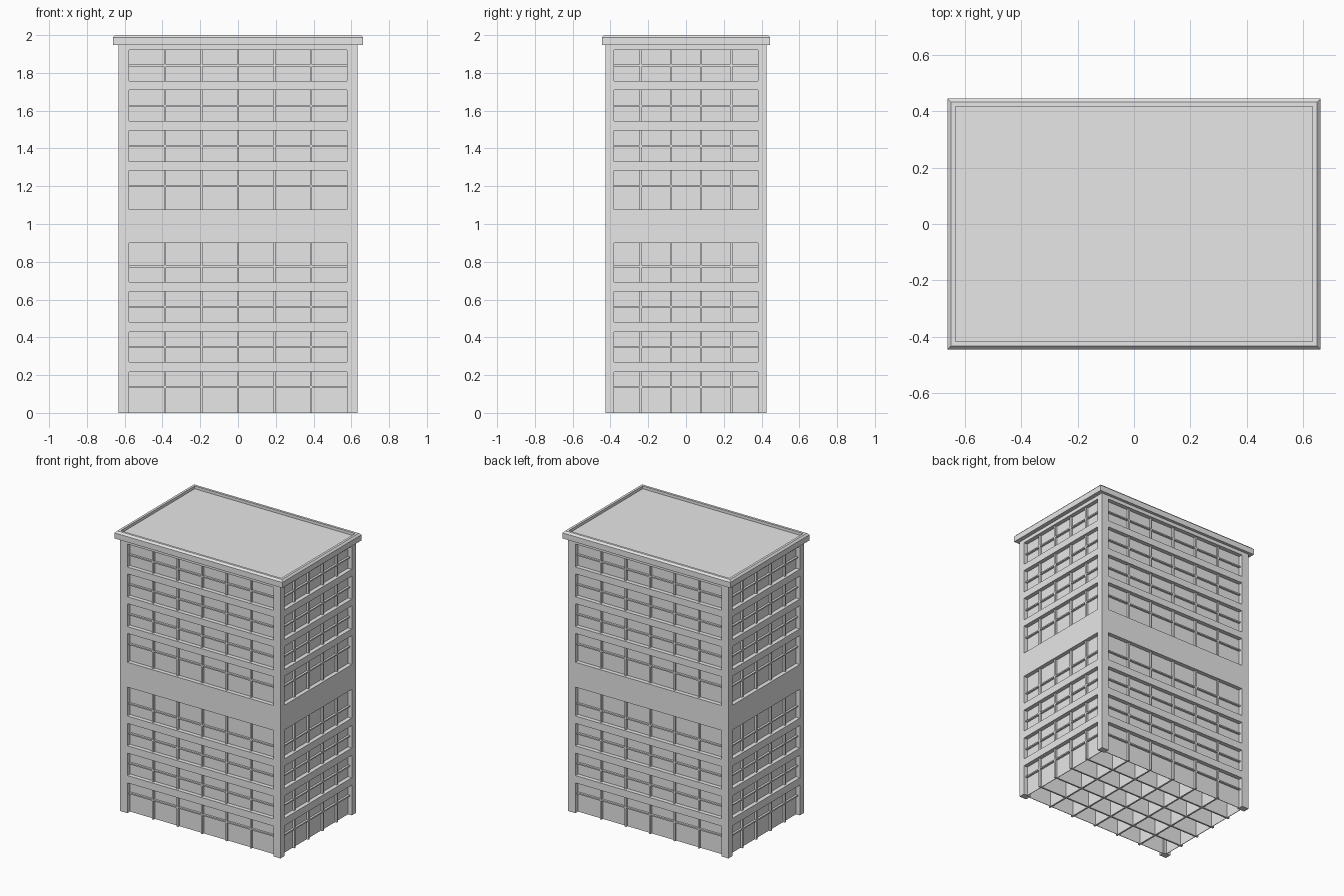
import bpy
import bmesh
from mathutils import Matrix, Vector

cube = bpy.data.objects.get("Cube")
if cube:
    bpy.data.objects.remove(cube, do_unlink=True)

grey = bpy.data.materials.new("plain_grey")
grey.use_nodes = True
grey.diffuse_color = (0.8, 0.8, 0.8, 1)
grey.node_tree.nodes["Principled BSDF"].inputs["Base Color"].default_value = (0.8, 0.8, 0.8, 1)


def finish(name, bm):
    bmesh.ops.recalc_face_normals(bm, faces=bm.faces)
    mesh = bpy.data.meshes.new(name)
    bm.to_mesh(mesh)
    bm.free()
    mesh.materials.append(grey)
    bpy.context.collection.objects.link(bpy.data.objects.new(name, mesh))


def boxes(name, spans):
    """One object made of boxes, each given as x, y and z ranges."""
    bm = bmesh.new()
    for span in spans:
        low, high = Vector([s[0] for s in span]), Vector([s[1] for s in span])
        place = Matrix.Translation((low + high) / 2) @ Matrix.Diagonal(high - low).to_4x4()
        bmesh.ops.create_cube(bm, size=1, matrix=place)
    finish(name, bm)


def both(h):
    return (-h, h)


def around(c, width):
    return (c - width / 2, c + width / 2)


WX, WY = 0.633, 0.425        # wall faces
OX, OY = 0.577, 0.38         # window openings
TOP = 1.95
RECESS, BAR_SET = 0.03, 0.015
GX, GY = WX - RECESS, WY - RECESS
MX, MY = WX - BAR_SET, WY - BAR_SET
BAR = 0.012

# Window rows as bottom, crossbar and top heights
STOREY = 0.2127
rows = []
for i in range(9):
    if i == 4:               # blank storey between the two blocks of windows
        continue
    mid = 0.137 + STOREY * i
    below = {0: 0.137, 5: 0.123}.get(i, 0.081)
    above = 0.125 if i == 3 else 0.079
    if i > 4:
        above = 0.083
    rows.append((mid - below, mid, mid + above))

# Solid corner piers
boxes("corner_piers", [
    (sorted((sx * OX, sx * WX)), sorted((sy * OY, sy * WY)), (0, TOP))
    for sx in (-1, 1) for sy in (-1, 1)])

# Wall bands between the window rows
sills = [r[0] for r in rows[1:]] + [TOP]
boxes("wall_bands", [
    (both(WX), both(WY), (row[2], sill)) for row, sill in zip(rows, sills)])

# Recessed window panes: closed core above, thin panes around the open base
base = rows[0][1]
boxes("window_panes", [(both(GX), both(GY), (base, TOP))])
T = 0.004
boxes("ground_panes",
      [(both(GX), sorted((s * GY, s * (GY - T))), (0, base)) for s in (-1, 1)] +
      [(sorted((s * GX, s * (GX - T))), both(GY), (0, base)) for s in (-1, 1)])

# Upright dividers running right through the building
boxes("cross_dividers", [
    (around(0.193 * i, BAR), both(MY), (0, TOP)) for i in range(-2, 3)])
boxes("long_dividers", [
    (both(MX), around(0.16 * (i - 1.5), BAR), (0, TOP)) for i in range(4)])

# Horizontal crossbars as thin floor slabs
boxes("floor_crossbars", [
    (both(MX), both(MY), around(row[1], 0.009)) for row in rows])

# Roof slab with chamfered rim and sunken top
bm = bmesh.new()
loops = []
for inset, z in ((0, 1.947), (0, 1.987), (0.012, 2.0), (0.029, 2.0), (0.029, 1.98)):
    x, y = 0.663 - inset, 0.446 - inset
    loops.append([bm.verts.new((sx * x, sy * y, z))
                  for sx, sy in ((-1, -1), (1, -1), (1, 1), (-1, 1))])
for a, b in zip(loops, loops[1:]):
    for k in range(4):
        n = (k + 1) % 4
        bm.faces.new((a[k], a[n], b[n], b[k]))
bm.faces.new(loops[0][::-1])
bm.faces.new(loops[-1])
finish("roof_slab", bm)
